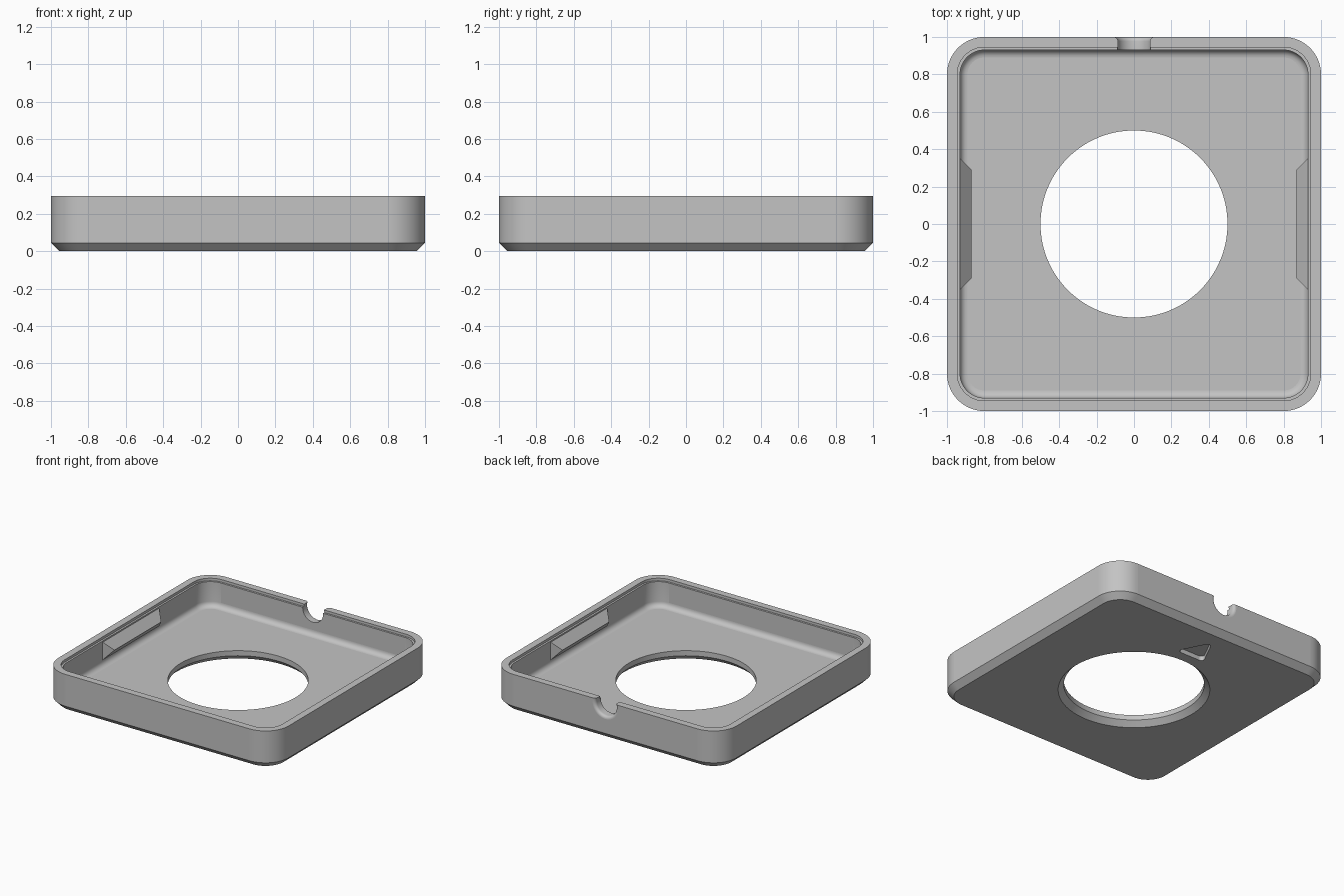
import bpy
import bmesh
from math import atan2, cos, sin, pi, tau
from mathutils import Vector

default_cube = bpy.data.objects.get("Cube")
if default_cube:
    bpy.data.objects.remove(default_cube, do_unlink=True)

grey = bpy.data.materials.new("plain grey")
grey.use_nodes = True
GREY = (0.55, 0.55, 0.55, 1)
grey.diffuse_color = GREY
grey.node_tree.nodes["Principled BSDF"].inputs["Base Color"].default_value = GREY


def rounded(centres, r, z, steps):
    """Ring of points around a counter-clockwise polygon of arc centres."""
    ring = []
    n = len(centres)
    for i, (x, y) in enumerate(centres):
        px, py = centres[i - 1]
        nx, ny = centres[(i + 1) % n]
        start = atan2(y - py, x - px) - pi / 2
        turn = (atan2(ny - y, nx - x) - pi / 2 - start) % tau
        for k in range(steps + 1):
            a = start + turn * k / steps
            ring.append(Vector((x + r * cos(a), y + r * sin(a), z)))
    return ring


def circle(r, z, steps):
    return [Vector((r * cos(tau * k / steps), r * sin(tau * k / steps), z))
            for k in range(steps)]


def loft(name, rings):
    """Closed solid through rings of equal length, capped at both ends."""
    bm = bmesh.new()
    rows = [[bm.verts.new(p) for p in ring] for ring in rings]
    n = len(rows[0])
    for low, high in zip(rows, rows[1:]):
        for i in range(n):
            j = (i + 1) % n
            bm.faces.new((low[i], low[j], high[j], high[i]))
    bm.faces.new(rows[0][::-1])
    bm.faces.new(rows[-1])
    bmesh.ops.recalc_face_normals(bm, faces=bm.faces)
    mesh = bpy.data.meshes.new(name)
    bm.to_mesh(mesh)
    bm.free()
    mesh.materials.append(grey)
    obj = bpy.data.objects.new(name, mesh)
    bpy.context.collection.objects.link(obj)
    return obj


def activate(obj):
    bpy.ops.object.select_all(action='DESELECT')
    obj.select_set(True)
    bpy.context.view_layer.objects.active = obj


def cut(target, cutter):
    cutter.hide_render = True
    activate(target)
    mod = target.modifiers.new("cut", 'BOOLEAN')
    mod.operation = 'DIFFERENCE'
    mod.solver = 'EXACT'
    mod.object = cutter
    bpy.ops.object.modifier_apply(modifier=mod.name)
    bpy.data.objects.remove(cutter, do_unlink=True)


# Tray: chamfered outside, stepped rim, inner wall with a filleted floor
FLOOR, TOP, FILLET = 0.08, 0.295, 0.04
corners = [(-0.8, -0.8), (0.8, -0.8), (0.8, 0.8), (-0.8, 0.8)]
profile = [(0.155, 0), (0.2, 0.045), (0.2, TOP), (0.145, TOP),
           (0.145, 0.275), (0.13, 0.275)]
for k in range(7):
    a = pi / 2 * k / 6
    profile.append((0.13 - FILLET * (1 - cos(a)), FLOOR + FILLET * (1 - sin(a))))
tray = loft("tray", [rounded(corners, r, z, 14) for r, z in profile])

# Round opening, chamfered underneath
cut(tray, loft("opening_cutter", [circle(r, z, 112) for r, z in
                                  ((0.56, -0.02), (0.5, 0.04), (0.5, 0.2))]))

# Cable notch through the back wall, rounded over on its outside edge
NOTCH, EASE = 0.089, 0.023
sections = [(NOTCH, 0.9)]
for k in range(7):
    a = pi / 2 * k / 6
    sections.append((NOTCH + EASE * (1 - cos(a)), 1 - EASE + EASE * sin(a)))
sections.append((NOTCH + EASE, 1.05))
notch = [[Vector((p.x, p.z, p.y + 0.27)) for p in circle(r, y, 48)]
         for r, y in sections]
cut(tray, loft("notch_cutter", notch))

# Triangular arrow recess in the underside, pointing at the notch
arrow = [(-0.083, 0.645), (0.083, 0.645), (0, 0.81)]
cut(tray, loft("arrow_cutter", [rounded(arrow, 0.025, z, 6) for z in (-0.02, 0.035)]))

# Smooth curved areas, keep the flat ones flat
activate(tray)
bpy.ops.object.shade_smooth_by_angle(angle=pi / 6)
for face in tray.data.polygons:
    if max(abs(c) for c in face.normal) > 0.9999:
        face.use_smooth = False

# Wedge-shaped clips on both side walls
for side, name in ((1, "left_clip"), (-1, "right_clip")):
    base = [Vector((side * 0.935, y, z)) for y, z in
            ((-0.355, 0.12), (0.355, 0.12), (0.355, 0.27), (-0.355, 0.27))]
    ridge = [Vector((side * 0.87, y, 0.195)) for y in (-0.29, 0.29)]
    bm = bmesh.new()
    for p in base + ridge:
        bm.verts.new(p)
    bmesh.ops.convex_hull(bm, input=bm.verts)
    bmesh.ops.dissolve_limit(bm, angle_limit=0.01, verts=bm.verts, edges=bm.edges)
    bmesh.ops.recalc_face_normals(bm, faces=bm.faces)
    mesh = bpy.data.meshes.new(name)
    bm.to_mesh(mesh)
    bm.free()
    mesh.materials.append(grey)
    bpy.context.collection.objects.link(bpy.data.objects.new(name, mesh))
